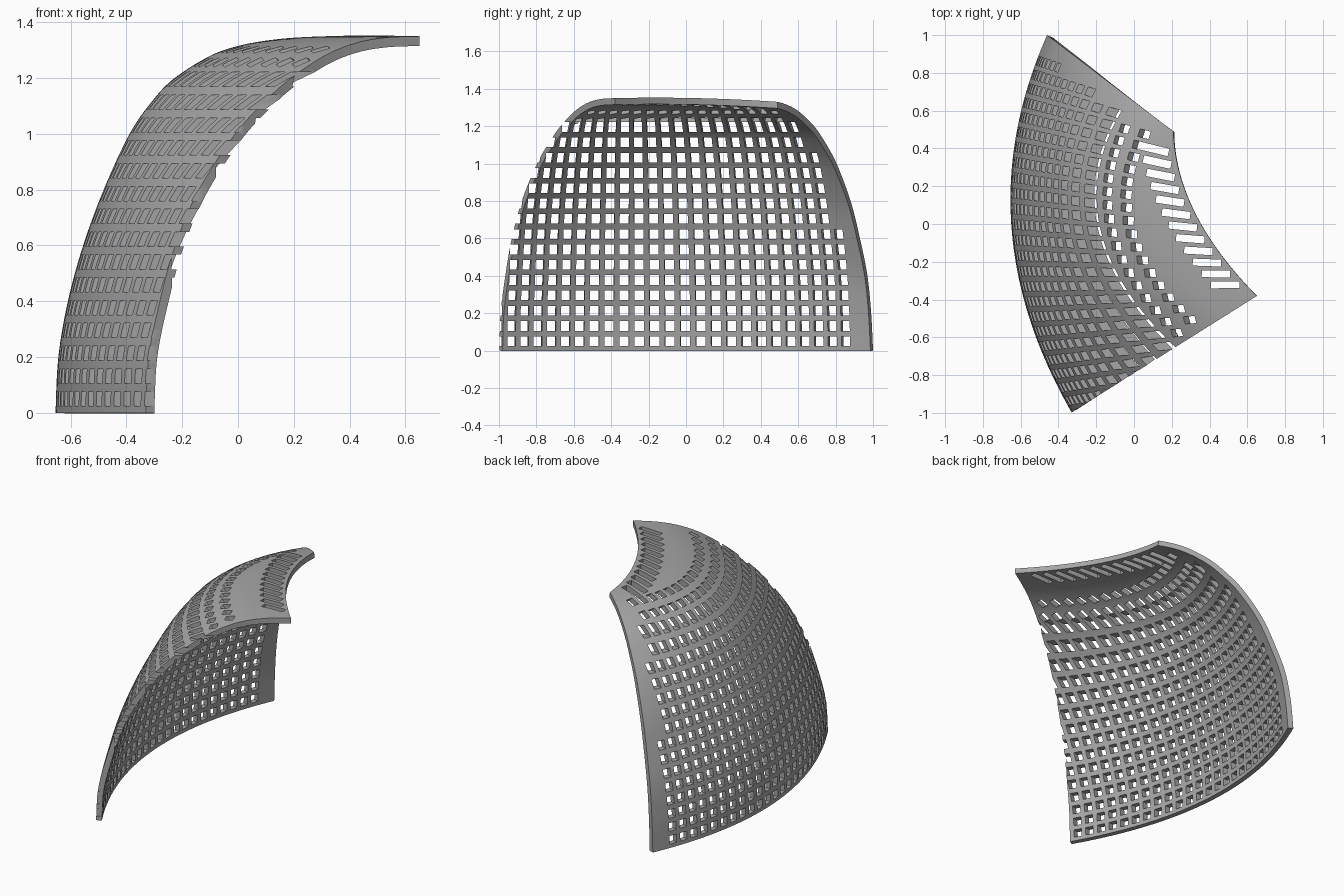
import bpy, bmesh, math
from mathutils import Vector, Matrix

cube = bpy.data.objects.get("Cube")
if cube:
    bpy.data.objects.remove(cube, do_unlink=True)

grey = bpy.data.materials.new("mid_grey")
grey.use_nodes = True
grey.diffuse_color = (0.38, 0.38, 0.38, 1)
grey.node_tree.nodes["Principled BSDF"].inputs["Base Color"].default_value = (0.38, 0.38, 0.38, 1)

# Level curves of the shell: front edge x, z; middle x, z; back edge y, z
LEVELS = [
    (-.33, 0, -.65, 0, 1.0, 0), (-.32, .2, -.64, .2, .99, .2),
    (-.28, .4, -.605, .4, .97, .4), (-.225, .6, -.55, .6, .93, .6),
    (-.14, .8, -.475, .8, .88, .8), (-.01, 1, -.38, 1, .805, 1),
    (.10, 1.12, -.295, 1.12, .74, 1.12), (.19, 1.2, -.215, 1.2, .685, 1.2),
    (.31, 1.28, -.08, 1.283, .62, 1.265), (.42, 1.325, .04, 1.322, .57, 1.3),
    (.53, 1.345, .18, 1.343, .525, 1.32), (.65, 1.35, .325, 1.35, .49, 1.33)]
STEPS, COLS = 8, 48
AXIS_X, AXIS_Y = 3.0, -.3       # the hole columns fan out from this far axis
FAN = .0227                     # slope step between columns


def back_x(y):
    return -.46 - (y - 1) / .763


def smooth_levels():
    """Catmull-Rom interpolation between the level curves."""
    last = len(LEVELS) - 1
    for i in range(last):
        a, b, c, d = (LEVELS[min(max(i + k, 0), last)] for k in (-1, 0, 1, 2))
        for s in range(STEPS):
            t = s / STEPS
            yield [q + .5 * t * (r - p + t * (2 * p - 5 * q + 4 * r - w + t * (3 * (q - r) + w - p)))
                   for p, q, r, w in zip(a, b, c, d)]
    yield LEVELS[-1]


def shell_row(level):
    fx, fz, mx, mz, by, bz = level
    front = Vector((fx, -.79 + .629 * fx, fz))
    back = Vector((back_x(by), by, bz))
    mid = (front + back) / 2
    bulge = Vector((mx, mid.y, mz)) - mid
    return [front.lerp(back, u) + bulge * (4 * u * (1 - u))
            for u in (k / COLS for k in range(COLS + 1))]


def add_object(name, bm):
    mesh = bpy.data.meshes.new(name)
    bmesh.ops.recalc_face_normals(bm, faces=bm.faces)
    bm.to_mesh(mesh)
    bm.free()
    ob = bpy.data.objects.new(name, mesh)
    bpy.context.collection.objects.link(ob)
    return ob


# Curved shell surface
rows = [shell_row(level) for level in smooth_levels()]
bm = bmesh.new()
grid = [[bm.verts.new(p) for p in row] for row in rows]
for low, high in zip(grid, grid[1:]):
    for k in range(COLS):
        bm.faces.new((low[k], low[k + 1], high[k + 1], high[k]))
shell = add_object("perforated_shell", bm)
shell.data.materials.append(grey)
if shell.data.polygons[COLS // 2].normal.x > 0:
    shell.data.flip_normals()
solid = shell.modifiers.new("thickness", "SOLIDIFY")
solid.thickness = .035
solid.offset = -1


def column_of(p):
    return (p.y - AXIS_Y) / (AXIS_X - p.x)


def on_row(row, column):
    """Point where a fan column crosses a row; columns just off the front edge count."""
    if 0 <= column_of(row[0]) - column < .01:
        return row[0]
    for p, q in zip(row, row[1:]):
        s, t = column_of(p), column_of(q)
        if s <= column < t:
            return p.lerp(q, (column - s) / (t - s))


def at_height(column, z):
    path = [p for p in (on_row(row, column) for row in rows) if p]
    for p, q in zip(path, path[1:]):
        if p.z <= z < q.z:
            return p.lerp(q, (z - p.z) / (q.z - p.z))


def inside_border(p, back_margin, front_margin):
    return ((1 - .763 * (p.x + .46) - p.y) / 1.258 > back_margin
            and (p.y + .79 - .629 * p.x) / 1.181 > front_margin)


def add_box(bm, x, z, column, pitch, depth, height):
    """Box on a fan column, dipping inward by the pitch angle."""
    radius = AXIS_X - x
    place = Matrix.Translation((x, AXIS_Y + column * radius, z))
    turn = Matrix.Rotation(-math.atan(column), 4, "Z") @ Matrix.Rotation(math.radians(pitch), 4, "Y")
    size = Matrix.Diagonal((depth, .62 * FAN * radius, height, 1))
    bmesh.ops.create_cube(bm, size=1, matrix=place @ turn @ size)


columns = [.082 + FAN * k for k in range(-16, 16)]


def hole_rows(name, heights, pitch, depth, size, front_margin):
    bm = bmesh.new()
    for z in heights:
        for c in columns:
            p = at_height(c, z)
            if p and inside_border(p, .1, front_margin):
                add_box(bm, p.x, z, c, pitch, depth, size)
    return add_object(name, bm)


def rim_slots(name):
    bm = bmesh.new()
    for c in columns:
        p = on_row(rows[-1], c)
        if p and inside_border(p, .08, .03):
            add_box(bm, p.x - .11, 1.33, c, 90, .24, .15)
    return add_object(name, bm)


# Square holes on the wall, tilted holes on the shoulder, slots beside the rim
cutters = [
    hole_rows("wall_hole_cutter", [.05 + .0818 * k for k in range(15)], 0, .25, .052, -.1),
    hole_rows("shoulder_hole_cutter", [1.257, 1.303], 45, .15, .054, .04),
    rim_slots("slot_cutter")]
for cutter in cutters:
    cutter.hide_render = True
    cut = shell.modifiers.new(cutter.name, "BOOLEAN")
    cut.operation = "DIFFERENCE"
    cut.solver = "EXACT"
    cut.object = cutter

# Bake the cuts, remove the cutters and shade
bpy.context.view_layer.update()
baked = bpy.data.meshes.new_from_object(shell.evaluated_get(bpy.context.evaluated_depsgraph_get()))
shell.modifiers.clear()
shell.data = baked
for cutter in cutters:
    bpy.data.objects.remove(cutter, do_unlink=True)
baked.materials.clear()
baked.materials.append(grey)
for ob in bpy.context.selected_objects:
    ob.select_set(False)
shell.select_set(True)
bpy.context.view_layer.objects.active = shell
bpy.ops.object.shade_smooth_by_angle(angle=math.radians(30))
